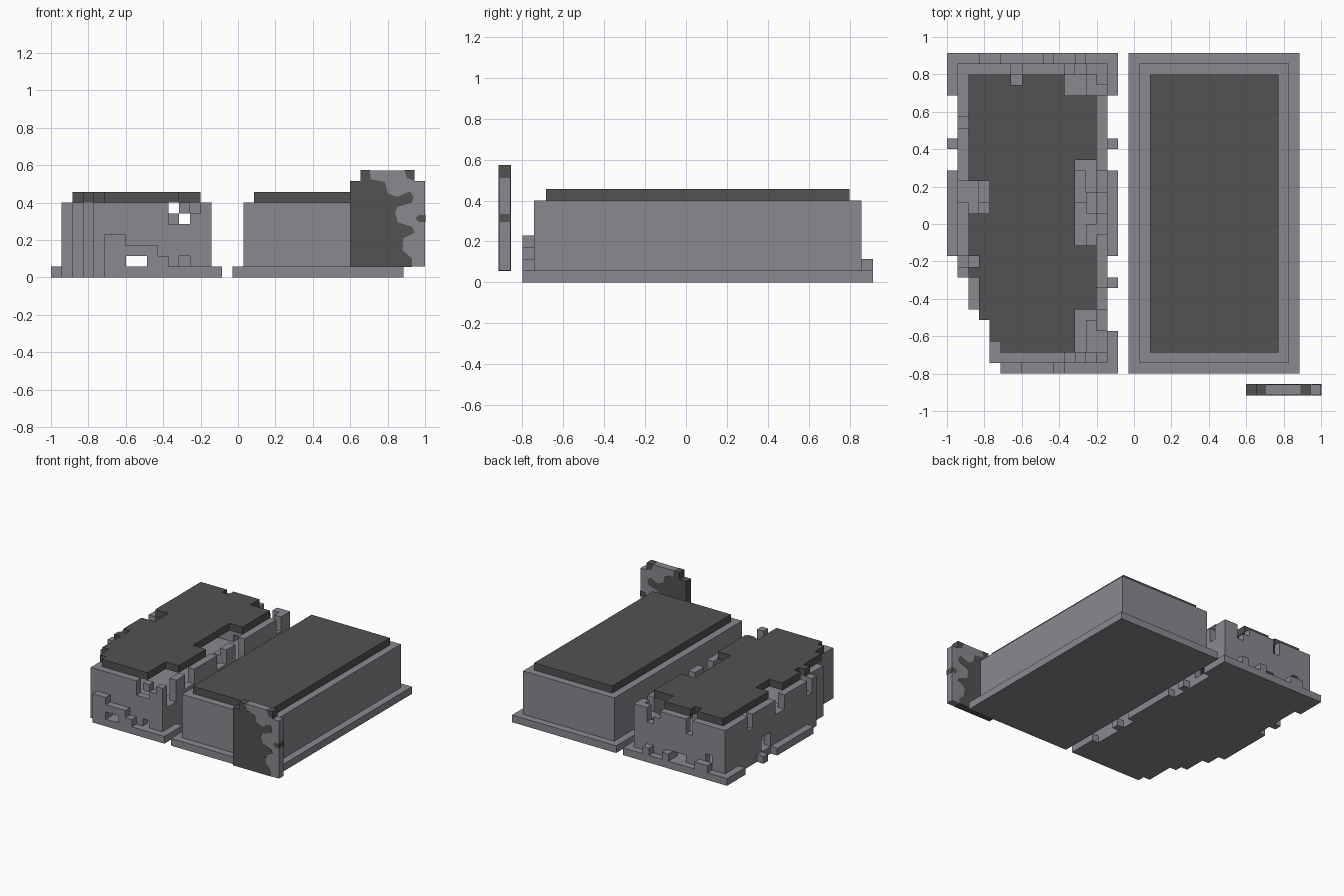
import bpy, bmesh, math
from mathutils import Vector

if "Cube" in bpy.data.objects:
    bpy.data.objects.remove(bpy.data.objects["Cube"], do_unlink=True)

U = 2 / 35                                   # one building block
ORIGIN = Vector((-1.0, -16 * U, 0.0))


def material(name, rgb):
    m = bpy.data.materials.new(name)
    m.use_nodes = True
    m.diffuse_color = (*rgb, 1)
    m.node_tree.nodes["Principled BSDF"].inputs["Base Color"].default_value = (*rgb, 1)
    return m


STONE = material("grey stone", (0.25, 0.25, 0.28))
DARK = material("dark stone", (0.084, 0.084, 0.084))


def finish(name, bm, mat):
    bmesh.ops.recalc_face_normals(bm, faces=bm.faces)
    me = bpy.data.meshes.new(name)
    bm.to_mesh(me)
    bm.free()
    me.materials.append(mat)
    ob = bpy.data.objects.new(name, me)
    bpy.context.collection.objects.link(ob)
    return ob


def box(name, lo, hi, mat):
    """Plain block between two grid corners."""
    bm = bmesh.new()
    bmesh.ops.create_cube(bm, size=1)
    for v in bm.verts:
        v.co = ORIGIN + U * Vector([hi[a] if v.co[a] > 0 else lo[a] for a in range(3)])
    return finish(name, bm, mat)


def cells(*boxes):
    """Set of grid cells covered by boxes (i0, i1, j0, j1, k0, k1)."""
    return {(i, j, k) for a, b, c, d, e, f in boxes
            for i in range(a, b) for j in range(c, d) for k in range(e, f)}


def masonry(name, solid, mat):
    """Outer skin of a set of cells, with flat areas merged."""
    bm, verts = bmesh.new(), {}
    for c in solid:
        for axis in range(3):
            for side in (0, 1):
                n = list(c)
                n[axis] += 2 * side - 1
                if tuple(n) in solid:
                    continue
                ring = []
                for p, q in ((0, 0), (1, 0), (1, 1), (0, 1)):
                    o = list(c)
                    o[axis] += side
                    o[(axis + 1) % 3] += p
                    o[(axis + 2) % 3] += q
                    key = tuple(o)
                    if key not in verts:
                        verts[key] = bm.verts.new(ORIGIN + U * Vector(key))
                    ring.append(verts[key])
                bm.faces.new(ring if side else ring[::-1])
    bmesh.ops.dissolve_limit(bm, angle_limit=math.radians(1), verts=bm.verts, edges=bm.edges)
    return finish(name, bm, mat)


def prism(name, outline, y0, y1, mat):
    """Outline in x and z, pushed through y."""
    bm = bmesh.new()
    face = bm.faces.new([bm.verts.new((x, y0, z)) for x, z in outline])
    ext = bmesh.ops.extrude_face_region(bm, geom=[face])["geom"]
    bmesh.ops.translate(bm, vec=(0, y1 - y0, 0), verts=[g for g in ext if isinstance(g, bmesh.types.BMVert)])
    return finish(name, bm, mat)


# Intact tomb
box("tomb_base", (17, 2, 0), (33, 32, 1), STONE)
box("tomb_body", (18, 3, 1), (32, 31, 7), STONE)
box("tomb_lid", (19, 4, 7), (31, 30, 8), DARK)

# Broken front corner, cut in steps through every layer of the ruin
FRONT_LIMIT = {0: 13, 1: 11, 2: 8, 3: 7, 4: 3}


def broken(solid):
    return {c for c in solid if c[1] >= FRONT_LIMIT.get(c[0], 2)}


# Ruined base with chipped long edges
edge = [(28, 32), (23, 24), (13, 21)]
base = cells((1, 15, 2, 32, 0, 1))
for j0, j1 in edge:
    base |= cells((0, 1, j0, j1, 0, 1))
for j0, j1 in edge + [(10, 11), (2, 6)]:
    base |= cells((15, 16, j0, j1, 0, 1))
masonry("ruin_base", broken(base), STONE)

# Ruined walls: hollow shell, stepped corner, missing blocks
walls = cells((1, 15, 3, 31, 1, 7)) - cells((2, 14, 4, 30, 1, 7))
walls |= cells((2, 3, 8, 12, 1, 7), (3, 4, 7, 9, 1, 7), (4, 5, 3, 8, 1, 7))
walls -= cells(
    (12, 13, 3, 31, 5, 6), (7, 9, 3, 31, 1, 2), (12, 13, 3, 31, 1, 2),   # aligned gaps
    (11, 12, 3, 4, 5, 7), (13, 14, 3, 4, 6, 7),                          # front
    (11, 13, 30, 31, 6, 7), (6, 7, 30, 31, 5, 7), (3, 4, 30, 31, 1, 3),  # back
    (14, 15, 4, 6, 4, 7), (14, 15, 8, 10, 5, 7), (14, 15, 15, 17, 5, 7),
    (14, 15, 19, 21, 4, 7), (14, 15, 25, 27, 1, 3), (14, 15, 28, 29, 5, 7),
    (1, 2, 18, 20, 5, 7), (1, 2, 25, 26, 5, 7), (1, 2, 21, 23, 1, 3),
    (1, 2, 12, 13, 5, 7))
masonry("ruin_walls", broken(walls), STONE)

# Ruined lid
lid = cells((2, 14, 4, 30, 7, 8)) - cells(
    (6, 7, 29, 30, 7, 8), (11, 14, 28, 30, 7, 8), (12, 14, 14, 22, 7, 8),
    (12, 14, 4, 8, 7, 8), (2, 4, 17, 20, 7, 8), (2, 3, 12, 13, 7, 8),
    (2, 3, 8, 11, 7, 8), (4, 5, 3, 5, 7, 8))
masonry("ruin_lid", broken(lid), DARK)

# Fallen blocks against the walls and inside
masonry("front_rubble", cells((5, 7, 2, 3, 1, 4), (7, 10, 2, 3, 2, 3), (9, 11, 2, 3, 1, 2)), STONE)
masonry("back_rubble", cells((3, 5, 31, 32, 1, 2), (9, 10, 31, 32, 1, 2), (12, 13, 31, 32, 1, 2)), STONE)
masonry("inner_rubble", cells(
    (13, 14, 14, 16, 1, 5), (12, 13, 18, 21, 1, 3), (13, 14, 17, 19, 1, 6), (13, 14, 4, 7, 1, 4),
    (13, 14, 28, 30, 1, 5), (2, 3, 17, 20, 1, 5), (3, 4, 18, 20, 1, 3)), STONE)

# Upright headstone
y0, y1 = -16 * U, -15 * U
prism("headstone", [(0.6, U), (1, U), (1, 9 * U), (0.943, 9 * U), (0.943, 10 * U),
                    (0.657, 10 * U), (0.657, 9 * U), (0.6, 9 * U)], y0, y1, STONE)

# Dark weathering that runs through the headstone
E = 0.0015
patches = {
    "headstone_dark_side": [
        (0.6 - E, U - E), (0.6 - E, 9 * U + E), (0.657 - E, 9 * U + E), (0.657 - E, 10 * U + E),
        (0.705, 10 * U + E), (0.71, 0.525), (0.785, 0.51), (0.80, 0.45), (0.85, 0.43), (0.92, 0.46),
        (0.94, 0.43), (0.93, 0.40), (0.85, 0.375), (0.84, 0.34), (0.855, 0.295), (0.93, 0.27),
        (0.945, 0.24), (0.885, 0.21), (0.88, 0.145), (0.93, 0.10), (0.93, U - E)],
    "headstone_dark_corner": [
        (0.89, 10 * U + E), (0.943 + E, 10 * U + E), (0.943 + E, 0.516), (0.905, 0.53)],
    "headstone_dark_spot": [
        (0.95, 0.315), (0.965, 0.333), (1 + E, 0.335), (1 + E, 0.295), (0.965, 0.297)],
}
for name, outline in patches.items():
    prism(name, outline, y0 - E, y1 + E, DARK)
